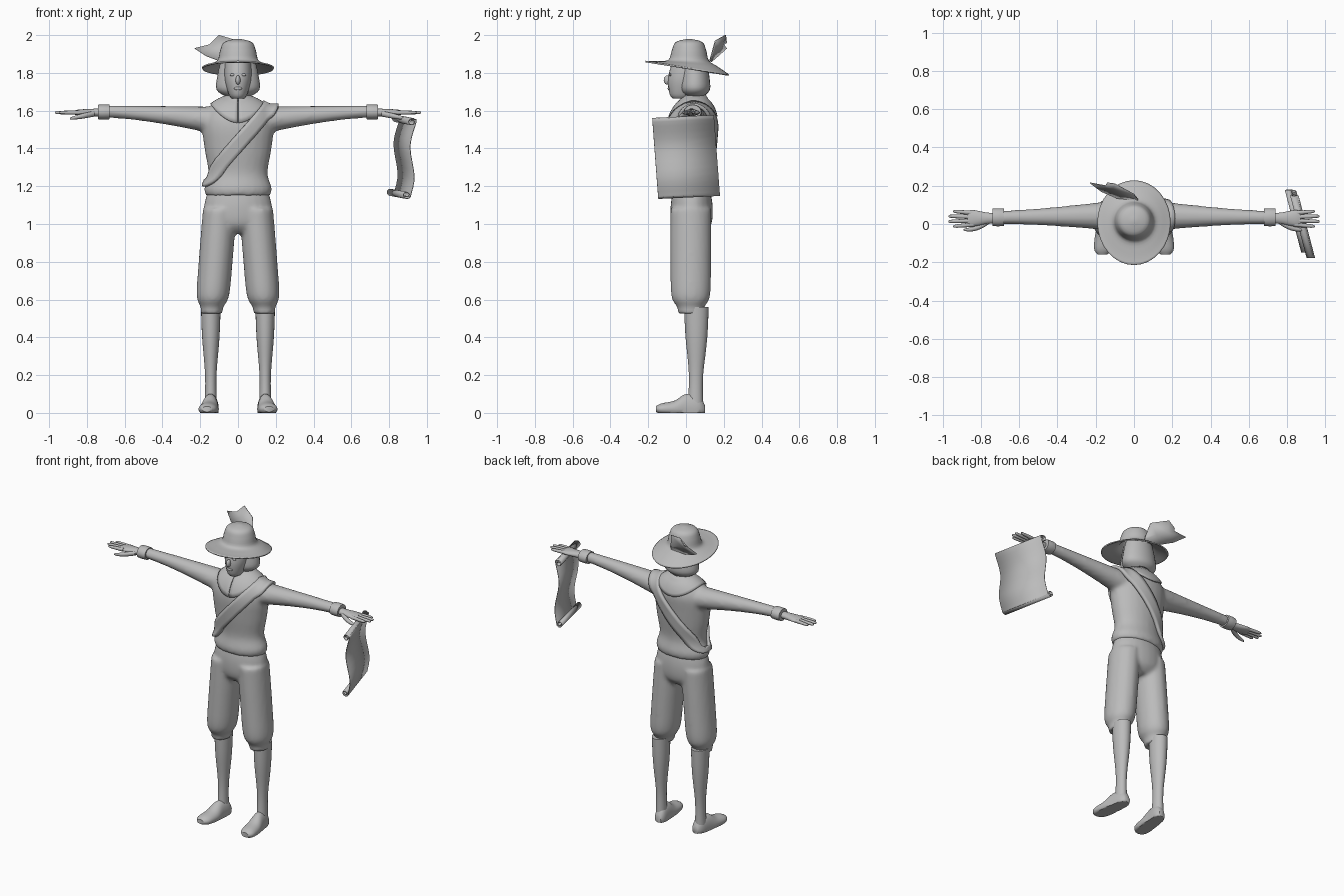
import bpy, bmesh, math
from mathutils import Vector
from mathutils.bvhtree import BVHTree

cube = bpy.data.objects.get("Cube")
if cube:
    bpy.data.objects.remove(cube, do_unlink=True)

material = bpy.data.materials.new("plain_grey")
material.use_nodes = True
grey = (0.5, 0.5, 0.5, 1)
material.diffuse_color = grey
material.node_tree.nodes["Principled BSDF"].inputs["Base Color"].default_value = grey

SIDES = ((1, "left"), (-1, "right"))
BODY_Y = .03


def smooth_points(points, steps=4):
    """Pass a smooth curve through a few points of any dimension."""
    points = [Vector(p) for p in points]
    padded = [points[0]] + points + [points[-1]]
    result = []
    for before, start, end, after in zip(padded, padded[1:], padded[2:], padded[3:]):
        for step in range(steps):
            t = step / steps
            pull_in, pull_out = (end - before) / 2, (after - start) / 2
            gap = end - start
            result.append(start + pull_in * t + (gap * 3 - pull_in * 2 - pull_out) * t * t
                          + (pull_in + pull_out - gap * 2) * t ** 3)
    return result + [points[-1]]


def circle(count):
    for index in range(count):
        angle = math.tau * index / count
        yield math.cos(angle), math.sin(angle)


def skin(bm, rings, closed=True, caps=True):
    """Bridge rows of points with quads."""
    rows = [[bm.verts.new(point) for point in ring] for ring in rings]
    count = len(rows[0])
    for row, following in zip(rows, rows[1:]):
        for i in range(count if closed else count - 1):
            j = (i + 1) % count
            bm.faces.new((row[i], row[j], following[j], following[i]))
    if caps:
        bm.faces.new(rows[0])
        bm.faces.new(rows[-1])


def tube(bm, profile, centre, ratio=1.0, axis="Z", side=1, sides=24, steps=4):
    """Skin ellipses along an axis; profile holds (position, radius[, second radius])."""
    rings = []
    for position, radius, *second in smooth_points(profile, steps):
        middle, ring = centre(position), []
        depth = second[0] if second else radius * ratio
        for c, s in circle(sides):
            u, v = middle[0] + radius * c, middle[1] + depth * s
            x, y, z = {"Z": (u, v, position), "X": (position, u, v), "Y": (u, position, v)}[axis]
            ring.append((x * side, y, max(z, 0)))
        rings.append(ring)
    skin(bm, rings)


def finish(name, bm, thickness=0, blend=False, angle=50):
    bmesh.ops.recalc_face_normals(bm, faces=bm.faces)
    mesh = bpy.data.meshes.new(name)
    bm.to_mesh(mesh)
    bm.free()
    part = bpy.data.objects.new(name, mesh)
    bpy.context.collection.objects.link(part)
    mesh.materials.append(material)
    if blend:
        remesh = part.modifiers.new("blend", "REMESH")
        remesh.mode, remesh.voxel_size, remesh.use_smooth_shade = "VOXEL", .012, True
        soften = part.modifiers.new("soften", "SMOOTH")
        soften.factor, soften.iterations = .5, 6
        return part
    if thickness:
        shell = part.modifiers.new("thickness", "SOLIDIFY")
        shell.thickness, shell.offset = thickness, 0
    bpy.ops.object.select_all(action="DESELECT")
    part.select_set(True)
    bpy.context.view_layer.objects.active = part
    bpy.ops.object.shade_smooth_by_angle(angle=math.radians(angle))
    return part


def loft(name, profile, centre, **options):
    bm = bmesh.new()
    tube(bm, profile, centre, **options)
    return finish(name, bm)


def ellipsoid(name, centre, radii):
    bm = bmesh.new()
    bmesh.ops.create_uvsphere(bm, u_segments=16, v_segments=10, radius=1)
    bmesh.ops.scale(bm, vec=radii, verts=bm.verts)
    bmesh.ops.translate(bm, vec=centre, verts=bm.verts)
    finish(name, bm)


# Tunic: body and tapering sleeves blended into one skin
bm = bmesh.new()
tube(bm, [(1.15, .17), (1.19, .18), (1.27, .157), (1.4, .178), (1.55, .19), (1.63, .14), (1.67, .07)],
     lambda z: (0, BODY_Y + max(z - 1.5, 0) * .1), ratio=.65)
sleeve = []
for step in range(8):
    along = step / 7
    sleeve.append((.1 + .6 * along, .035 + .045 * (1 - along) ** 1.5))
sleeve_radius = lambda x: .03 + .05 * max(1 - (x - .1) / .6, 0) ** 1.5
for side, label in SIDES:
    tube(bm, sleeve, lambda x: (.045 - .015 * x, 1.625 - sleeve_radius(x)), ratio=.94, axis="X", side=side)
tunic = finish("tunic", bm, blend=True)

# Breeches: hips and two gathered legs blended
bm = bmesh.new()
tube(bm, [(1.2, .15), (1.1, .18), (1, .17), (.95, .1)], lambda z: (0, BODY_Y), ratio=.62)
for side, label in SIDES:
    tube(bm, [(1.08, .09), (.8, .09), (.62, .086), (.56, .06), (.525, .058)],
         lambda z: (.14 - .08 * (z - .53), .025), ratio=1.2, side=side)
finish("breeches", bm, blend=True)

for side, label in SIDES:
    # Stockings and shoes
    loft(label + "_lower_leg", [(.56, .052), (.4, .046), (.2, .03), (.05, .032)],
         lambda z: (.144, .055 - .02 * max(.3 - z, 0)), ratio=1.25, side=side)
    loft(label + "_shoe", [(-.16, .025, .015), (-.13, .047, .03), (-.06, .05, .045), (0, .043, .08),
                           (.07, .037, .07), (.1, .02, .02)],
         lambda y: (.147 - .11 * y, .02), axis="Y", side=side)
    # Cuff, palm, fingers and thumb
    loft(label + "_cuff", [(.68, .045), (.71, .047), (.74, .045)], lambda x: (.035, 1.593),
         ratio=.85, axis="X", side=side)
    loft(label + "_palm", [(.7, .026, .022), (.77, .03, .02), (.84, .043, .016), (.87, .036, .01)],
         lambda x: (.03, 1.59), axis="X", side=side)
    for finger in range(4):
        spread = finger - 1.5
        tip = .972 - .012 * spread ** 2
        loft(f"{label}_finger_{finger + 1}", [(.84, .012), (tip - .02, .009), (tip, .004)],
             lambda x: (.027 + spread * (.02 + .06 * (x - .84)), 1.59), axis="X", side=side, sides=10)
    loft(label + "_thumb", [(.76, .015), (.82, .014), (.87, .009), (.89, .004)],
         lambda x: (-.03 + 3 * (.88 - x) ** 2, 1.56 + .2 * (.88 - x)), axis="X", side=side, sides=12)

# Neck, head and hair
loft("neck", [(1.6, .065), (1.67, .053), (1.75, .053)], lambda z: (0, .04))
loft("head", [(1.665, .033), (1.69, .05), (1.77, .071), (1.87, .07)],
     lambda z: (0, .25 * (z - 1.77)), ratio=1.35)
loft("hair", [(1.672, .06), (1.71, .113), (1.78, .11), (1.87, .09)], lambda z: (0, .047), ratio=.7)
ellipsoid("nose", (0, -.098, 1.762), (.013, .02, .025))
ellipsoid("lips", (0, -.088, 1.718), (.021, .009, .01))
for side, label in SIDES:
    ellipsoid(label + "_eye", (side * .03, -.083, 1.79), (.013, .006, .007))

# Hat: round crown and tilted, drooping brim
bm = bmesh.new()
rings = []
for radius, height in smooth_points([(.19, 1.825), (.15, 1.843), (.105, 1.865), (.09, 1.92), (.07, 1.96), (.01, 1.976)]):
    brim = max(radius - .09, 0)
    ring = []
    for c, s in circle(32):
        y = .016 - .1 * brim + radius * s * (.96 + 2 * brim)
        ring.append((radius * c, y, height - 1.65 * brim * y))
    rings.append(ring)
skin(bm, rings, caps=False)
bm.verts.ensure_lookup_table()
bm.faces.new(bm.verts[-32:])
finish("hat", bm, thickness=.008)

# Feather: two vanes folded along a rib
bm = bmesh.new()
upper = [(.02, .13, 1.88), (0, .155, 1.97), (-.1, .21, 2), (-.14, .215, 1.96)]
rib = [(.02, .125, 1.86), (-.05, .15, 1.91), (-.11, .185, 1.93), (-.15, .2, 1.95)]
lower = [(.01, .125, 1.86), (-.09, .135, 1.86), (-.17, .17, 1.89), (-.23, .215, 1.93)]
skin(bm, [upper, rib, lower], closed=False, caps=False)
finish("feather", bm, thickness=.005, angle=25)

# Cloth laid over the tunic by snapping guessed points to its surface
surface = BVHTree.FromObject(tunic, bpy.context.evaluated_depsgraph_get())


def snap(point, lift):
    location, normal, face, distance = surface.find_nearest(Vector(point))
    return location + normal * lift


# Shoulder strap: left shoulder to right hip, front and back
bm = bmesh.new()
rings = []
across = Vector((.73, 0, -.68))
for c, s in circle(64):
    middle = Vector((.2 * c - .015, BODY_Y - .15 * s, 1.44 + .21 * c - .035 * abs(s)))
    rings.append([snap(middle + across * .021 * column, .008) for column in range(-2, 3)])
rings.append(rings[0])
skin(bm, rings, closed=False, caps=False)
bmesh.ops.remove_doubles(bm, verts=bm.verts, dist=.0005)
finish("shoulder_strap", bm, thickness=.02)

# Collar with a slit at the front
bm = bmesh.new()
rings = []
for row in range(7):
    drop = row / 6
    ring = []
    for column in range(41):
        angle = .02 + (math.tau - .04) * column / 40
        x, y = math.sin(angle), -math.cos(angle)
        hem = .06 + (.085 if y < 0 else .05) * y * y
        spread = .058 + .077 * drop
        point = Vector((x * spread, .045 + y * spread, 1.68 - drop * hem))
        ring.append(snap(point, .007) if row else point)
    rings.append(ring)
skin(bm, rings, closed=False, caps=False)
finish("collar", bm, thickness=.008)


def curl(x, z, direction):
    """Spiral from its tight centre outwards, ending on the left side."""
    points = []
    for step in range(15):
        radius = .008 + .001 * step
        angle = direction * (14 - step) * math.tau / 10
        points.append((x + radius * math.cos(angle), z + radius * math.sin(angle)))
    return points


# Scroll hanging from the left hand, curled at both ends
path = curl(.878, 1.548, 1) + [(.868, 1.42), (.89, 1.26)] + curl(.85, 1.162, -1)[::-1]
bm = bmesh.new()
rings = []
for x, z in smooth_points(path):
    y = -.015 + (1.56 - z) * .075
    rings.append([(x + .043 * t, y - .163 * t, z - .008 * t) for t in (-1, 0, 1)])
skin(bm, rings, closed=False, caps=False)
finish("scroll", bm, thickness=.004)
